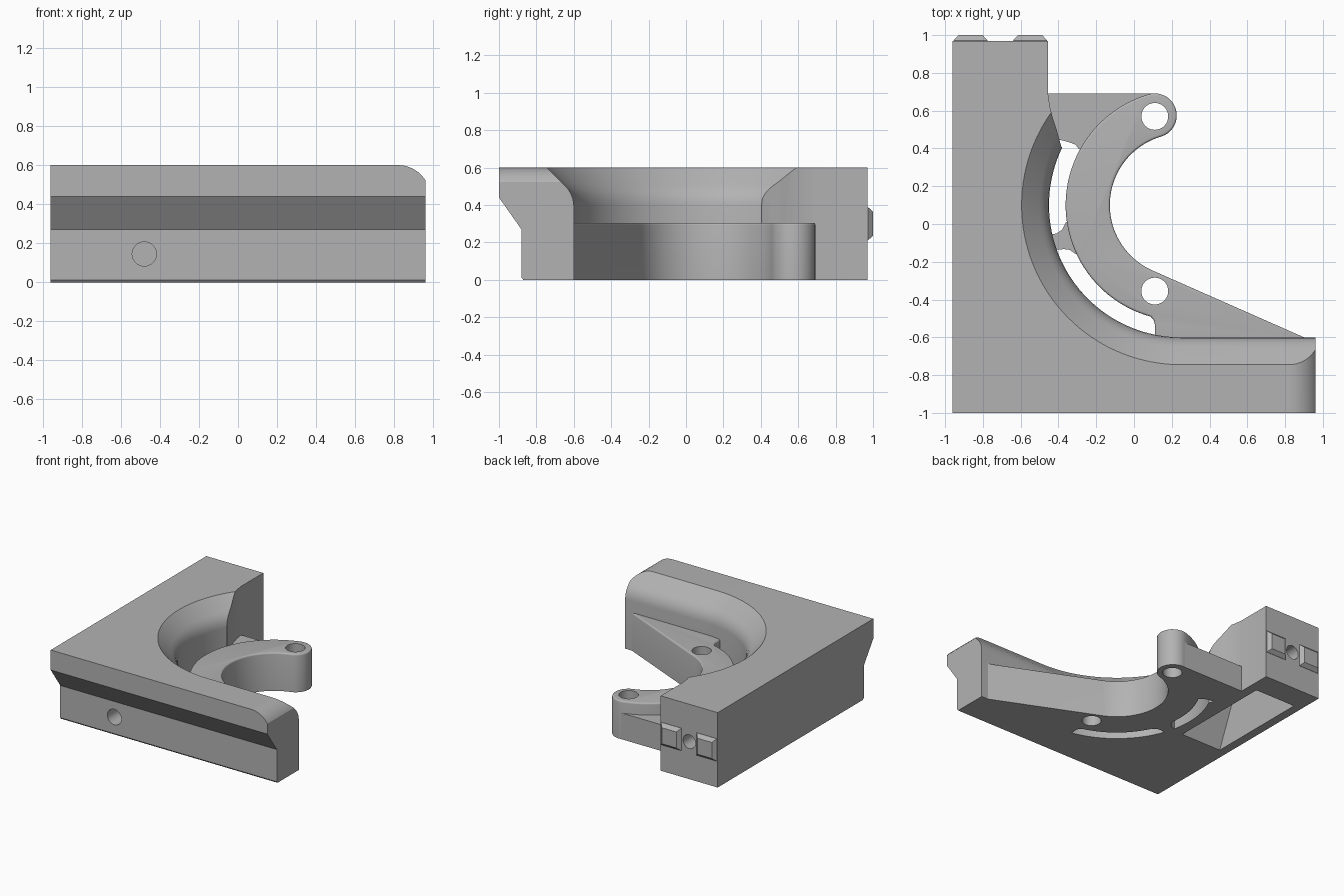
import bpy, bmesh, math
from mathutils import Vector

cube = bpy.data.objects.get("Cube")
if cube:
    bpy.data.objects.remove(cube, do_unlink=True)

grey = bpy.data.materials.new("plain grey")
grey.use_nodes = True
colour = (0.45, 0.45, 0.45, 1)
grey.diffuse_color = colour
grey.node_tree.nodes["Principled BSDF"].inputs["Base Color"].default_value = colour


def arc(cx, cy, r, start, end, n):
    """Points on a circular arc, angles in degrees."""
    steps = [math.radians(start + (end - start) * i / n) for i in range(n + 1)]
    return [(cx + r * math.cos(a), cy + r * math.sin(a)) for a in steps]


def loft(name, rings, bevel=0):
    """Solid through rings of equal size; optionally round the last rim."""
    bm = bmesh.new()
    loops = [[bm.verts.new(p) for p in ring] for ring in rings]
    n = len(loops[0])
    for a, b in zip(loops, loops[1:]):
        for i in range(n):
            j = (i + 1) % n
            bm.faces.new((a[i], a[j], b[j], b[i]))
    bm.faces.new(loops[0][::-1])
    top = bm.faces.new(loops[-1])
    bmesh.ops.recalc_face_normals(bm, faces=bm.faces[:])
    if bevel:
        bmesh.ops.bevel(bm, geom=list(top.edges), offset=bevel, segments=4,
                        profile=0.5, affect='EDGES', clamp_overlap=True)
    mesh = bpy.data.meshes.new(name)
    bm.to_mesh(mesh)
    bm.free()
    mesh.materials.append(grey)
    obj = bpy.data.objects.new(name, mesh)
    bpy.context.collection.objects.link(obj)
    return obj


def prism(name, outline, axis, lo, hi, bevel=0):
    """Extrude a 2D outline along an axis."""
    place = {'X': lambda u, v, w: (w, u, v),
             'Y': lambda u, v, w: (u, w, v),
             'Z': lambda u, v, w: (u, v, w)}[axis]
    return loft(name, [[place(u, v, w) for u, v in outline] for w in (lo, hi)], bevel)


def bore(x, y, r, axis, lo, hi):
    return prism("bore_cutter", arc(x, y, r, 0, 350, 35), axis, lo, hi)


def select(obj):
    bpy.ops.object.select_all(action='DESELECT')
    obj.select_set(True)
    bpy.context.view_layer.objects.active = obj


def cut(obj, cutters):
    select(obj)
    for c in cutters:
        c.hide_render = True
        mod = obj.modifiers.new("cut", 'BOOLEAN')
        mod.operation, mod.solver, mod.object = 'DIFFERENCE', 'EXACT', c
        bpy.ops.object.modifier_apply(modifier=mod.name)
        bpy.data.objects.remove(c, do_unlink=True)


CX, CY = 0.25, 0.1

# L-shaped body, with a bulge where the round recess runs out
body = prism("body", [
    (-0.96, -1), (0.96, -1), (0.96, -0.5), (0, -0.5), (-0.3, -0.3), (-0.3, 0.3),
    (-0.385, 0.41), (-0.396, 0.45), (-0.41, 0.5), (-0.43, 0.56), (-0.445, 0.62),
    (-0.455, 0.69), (-0.455, 0.97), (-0.96, 0.97)], 'Z', 0, 0.6)

# Flared recess: straight wall below, widening towards the top
flare = [(0.7, -0.1), (0.7, 0.4), (0.704, 0.43), (0.715, 0.46), (0.73, 0.485),
         (0.75, 0.507), (0.845, 0.6), (0.895, 0.65)]
recess = loft("recess_cutter", [
    [(x, y, z) for x, y in
     [(1.3, CY - r)] + arc(CX, CY, r, 270, 90, 64) + [(1.3, CY + r)]]
    for r, z in flare])

undercut = prism("undercut_cutter", [
    (-1.2, 0.44), (-1, 0.44), (-0.88, 0.27), (-0.88, 0.012), (-0.86, -0.012),
    (-1.2, -0.012)], 'X', -1.2, 1.2)

# Rounded shoulder on the free end of the front arm
shoulder = prism("shoulder_cutter",
                 arc(0.82, 0.435, 0.165, 90, 25, 12) + [(1.2, 0.5), (1.2, 0.7), (0.82, 0.7)],
                 'Y', -1.2, -0.4)

# Pocket under the side arm, with one sloping end
pocket = prism("pocket_cutter", [(-0.1, -0.05), (0.77, -0.05), (0.77, 0.33), (0.06, 0.33)],
               'X', -0.89, -0.53)

cut(body, [recess, undercut, shoulder, pocket,
           bore(-0.48, 0.145, 0.062, 'Y', -1.1, -0.68),
           bore(-0.708, 0.3, 0.055, 'Y', 0.82, 1.1)])

# Curved hook with a tapered foot joining the front arm
R_IN, R_OUT, TIP = 0.378, 0.612, 106.5
R_MID, R_CAP = (R_IN + R_OUT) / 2, (R_OUT - R_IN) / 2
tip_x = CX + R_MID * math.cos(math.radians(TIP))
tip_y = CY + R_MID * math.sin(math.radians(TIP))
outline = (arc(CX, CY, R_IN, TIP, 246, 40)
           + [(0.9, -0.6), (0.9, -0.62), (0.11, -0.62), (0.11, -0.53),
              (0.104, -0.508), (0.088, -0.49)]
           + arc(CX, CY, R_OUT, 252, TIP, 48)
           + arc(tip_x, tip_y, R_CAP, TIP, TIP - 180, 18)[1:-1])
hook = prism("hook", outline, 'Z', 0, 0.305, bevel=0.022)
cut(hook, [bore(0.11, y, 0.071, 'Z', -0.1, 0.5) for y in (tip_y - 0.005, -0.355)])

# Low web and rib bridging the slot between hook and body
web = prism("web", [
    (-0.5, 0.69), (0.11, 0.69), (0.02, 0.63), (-0.12, 0.53), (-0.26, 0.38),
    (-0.293, 0.398), (-0.31, 0.42), (-0.34, 0.432), (-0.39, 0.445), (-0.5, 0.45)], 'Z', 0, 0.21)
rib = prism("rib", [
    (-0.46, -0.06), (-0.41, -0.05), (-0.38, -0.03), (-0.36, 0.01), (-0.32, 0.0),
    (-0.28, -0.17), (-0.315, -0.155), (-0.34, -0.137), (-0.37, -0.133), (-0.45, -0.14)],
    'Z', 0, 0.21)

# Pair of locating pads on the back end
pads = []
for side, x in (("right", -0.865), ("left", -0.55)):
    rings = [[(x + sx * (0.09 - t), y, 0.3 + sz * (0.09 - t))
              for sx, sz in ((-1, -1), (1, -1), (1, 1), (-1, 1))]
             for t, y in ((0, 0.96), (0, 0.972), (0.026, 1.0))]
    pads.append(loft(side + "_pad", rings))

for obj in [body, hook, web, rib] + pads:
    select(obj)
    bpy.ops.object.shade_smooth_by_angle(angle=math.radians(25))
